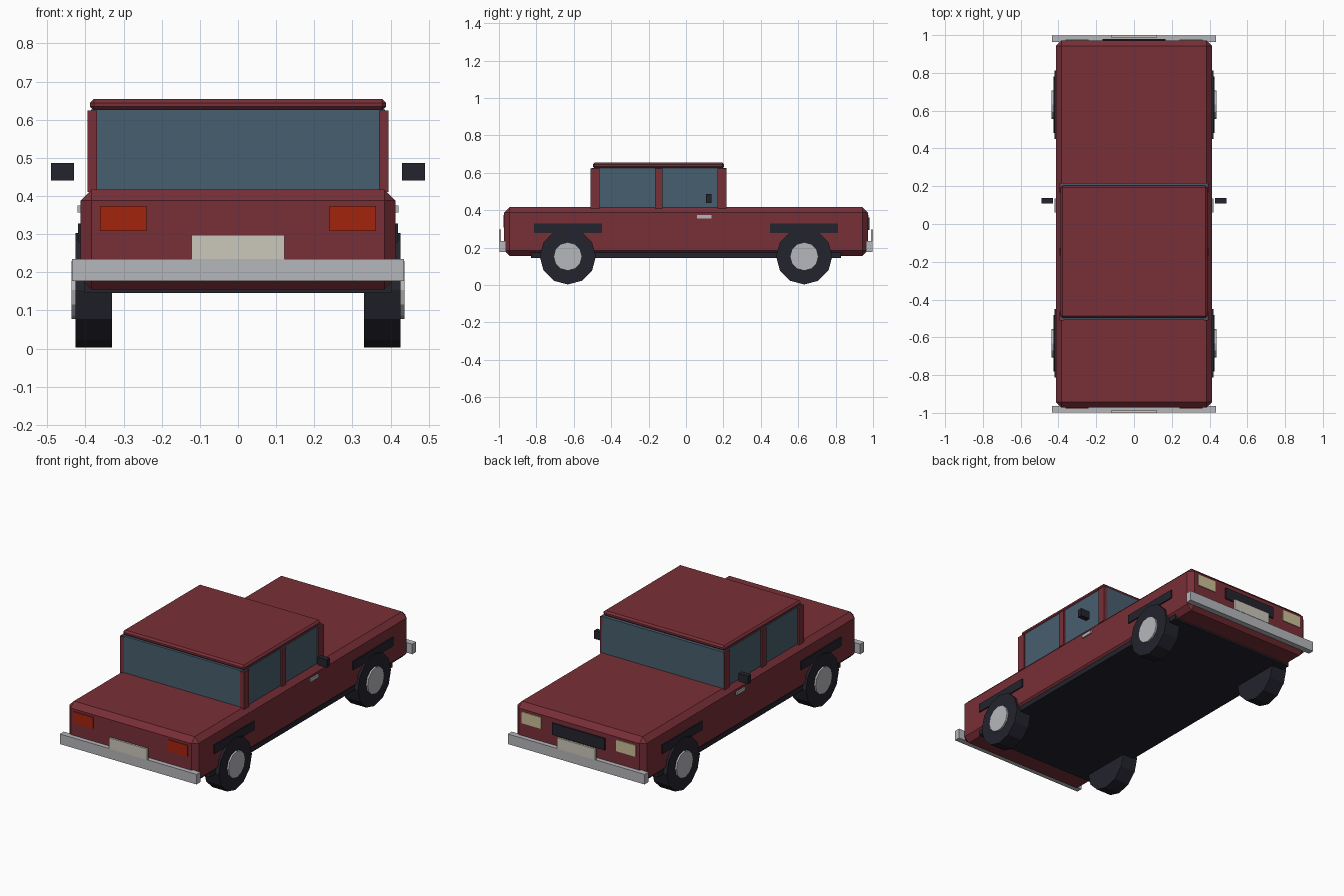
import bpy, math
from mathutils import Matrix

if "Cube" in bpy.data.objects:
    bpy.data.objects.remove(bpy.data.objects["Cube"], do_unlink=True)


def material(name, rgb):
    m = bpy.data.materials.new(name)
    m.use_nodes = True
    m.diffuse_color = (*rgb, 1)
    m.node_tree.nodes["Principled BSDF"].inputs["Base Color"].default_value = (*rgb, 1)
    return m


RED = material("dark red paint", (0.19, 0.028, 0.038))
GLASS = material("blue grey glass", (0.064, 0.112, 0.157))
DARK = material("black rubber", (0.017, 0.017, 0.026))
CHROME = material("light grey metal", (0.47, 0.475, 0.5))
AMBER = material("orange red lamp", (0.37, 0.017, 0.004))
CREAM = material("cream lamp", (0.6, 0.53, 0.31))
PLATE = material("pale plate", (0.6, 0.58, 0.49))


def box(name, x, y, z, mat, bevel=0):
    """Box from (min, max) ranges, with an optional flat chamfer."""
    bpy.ops.mesh.primitive_cube_add(size=1)
    ob = bpy.context.object
    ob.name = name
    size = [r[1] - r[0] for r in (x, y, z)]
    mid = [(r[0] + r[1]) / 2 for r in (x, y, z)]
    ob.data.transform(Matrix.Translation(mid) @ Matrix.Diagonal((*size, 1)))
    ob.data.materials.append(mat)
    if bevel:
        mod = ob.modifiers.new("chamfer", "BEVEL")
        mod.width, mod.segments = bevel, 1
    return ob


def span(s, a, b):
    """Range a..b mirrored to the side s."""
    return tuple(sorted((s * a, s * b)))


def disc(name, radius, x, y, z, mat):
    """Twelve-sided cylinder lying along x."""
    bpy.ops.mesh.primitive_cylinder_add(vertices=12, radius=radius, depth=x[1] - x[0])
    ob = bpy.context.object
    ob.name = name
    ob.data.transform(Matrix.Translation((sum(x) / 2, y, z)) @ Matrix.Rotation(math.pi / 2, 4, "Y"))
    ob.data.materials.append(mat)


# Body, floor, cabin and roof
box("body", (-0.413, 0.413), (-0.972, 0.972), (0.155, 0.417), RED, 0.029)
box("floor_pan", (-0.403, 0.403), (-0.83, 0.83), (0.145, 0.18), DARK)
box("cabin_glass", (-0.386, 0.386), (-0.506, 0.216), (0.41, 0.627), GLASS)
box("roof", (-0.388, 0.388), (-0.498, 0.204), (0.624, 0.654), RED, 0.01)

for side, s in (("left", 1), ("right", -1)):
    # Window pillars
    for part, y in (("rear", (-0.51, -0.462)), ("middle", (-0.166, -0.126)), ("front", (0.168, 0.216))):
        box(f"{part}_pillar_{side}", span(s, 0.37, 0.395), y, (0.41, 0.624), RED)
    # Mirror and door handle
    box(f"mirror_{side}", span(s, 0.43, 0.49), (0.108, 0.137), (0.44, 0.486), DARK)
    box(f"door_handle_{side}", span(s, 0.405, 0.421), (0.06, 0.135), (0.357, 0.375), CHROME)
    # Lamps at both ends
    box(f"head_lamp_{side}", span(s, 0.24, 0.362), (0.96, 0.977), (0.308, 0.374), CREAM)
    box(f"tail_lamp_{side}", span(s, 0.24, 0.362), (-0.977, -0.96), (0.308, 0.374), AMBER)
    # Wheels with hubs and arch trims
    for end, e in (("front", 1), ("rear", -1)):
        disc(f"{end}_wheel_{side}", 0.15, span(s, 0.33, 0.426), e * 0.632, 0.153, DARK)
        disc(f"{end}_hub_{side}", 0.076, span(s, 0.41, 0.436), e * 0.632, 0.153, CHROME)
        box(f"{end}_arch_trim_{side}", span(s, 0.39, 0.42), span(e, 0.45, 0.813), (0.278, 0.328), DARK)

# Grille, bumpers and number plates
box("grille", (-0.168, 0.168), (0.96, 0.98), (0.295, 0.362), DARK)
for end, e in (("front", 1), ("rear", -1)):
    box(f"{end}_bumper", (-0.435, 0.435), span(e, 0.963, 0.998), (0.177, 0.235), CHROME)
    box(f"{end}_plate", (-0.122, 0.122), span(e, 0.988, 1.0), (0.235, 0.298), PLATE)
